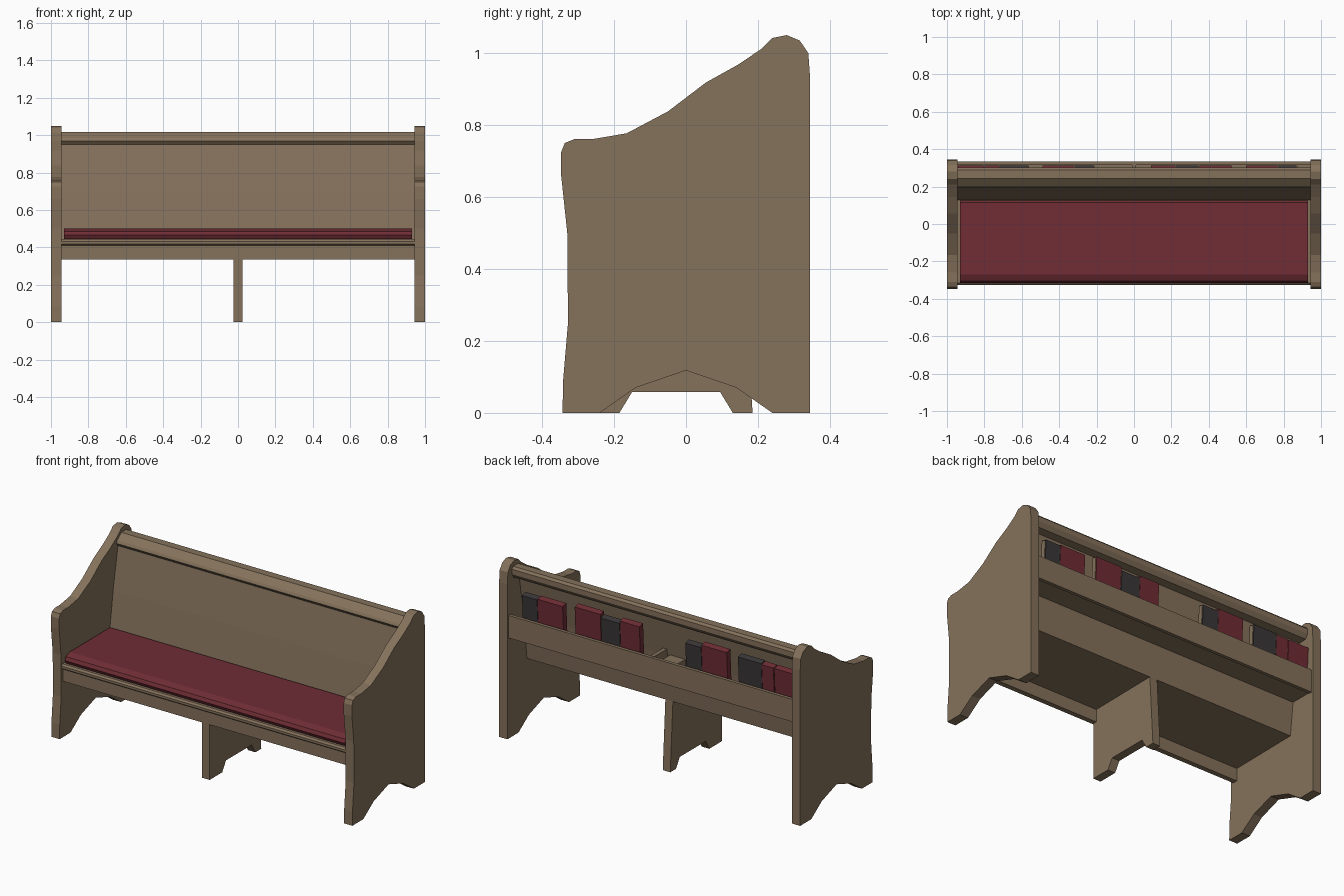
import bpy, bmesh

cube = bpy.data.objects.get("Cube")
if cube:
    bpy.data.objects.remove(cube)


def material(name, r, g, b):
    m = bpy.data.materials.new(name)
    m.use_nodes = True
    m.diffuse_color = (r, g, b, 1)
    m.node_tree.nodes["Principled BSDF"].inputs["Base Color"].default_value = (r, g, b, 1)
    return m


wood = material("oak_wood", .235, .168, .106)
red = material("burgundy_fabric", .16, .026, .036)
dark = material("charcoal_cover", .042, .038, .039)


def extrude(name, profile, x0, x1, mat):
    """Sweep a (y, z) profile from x0 to x1."""
    bm = bmesh.new()
    face = bm.faces.new([bm.verts.new((x0, y, z)) for y, z in profile])
    moved = bmesh.ops.extrude_face_region(bm, geom=[face])["geom"]
    verts = [v for v in moved if isinstance(v, bmesh.types.BMVert)]
    bmesh.ops.translate(bm, verts=verts, vec=(x1 - x0, 0, 0))
    bmesh.ops.recalc_face_normals(bm, faces=bm.faces)
    mesh = bpy.data.meshes.new(name)
    bm.to_mesh(mesh)
    bm.free()
    obj = bpy.data.objects.new(name, mesh)
    bpy.context.collection.objects.link(obj)
    mesh.materials.append(mat)
    return obj


def box(name, x0, x1, y0, y1, z0, z1, mat):
    return extrude(name, [(y0, z0), (y1, z0), (y1, z1), (y0, z1)], x0, x1, mat)


# Shaped end panels with arched feet
end_profile = [
    (-.343, 0), (-.24, 0), (-.14, .07), (0, .118), (.14, .07), (.24, 0), (.345, 0),
    (.345, .93), (.34, 1.0), (.316, 1.035), (.28, 1.05), (.24, 1.042), (.21, 1.012),
    (.145, .968), (.055, .918), (-.05, .838), (-.165, .777), (-.26, .761),
    (-.31, .761), (-.337, .75), (-.347, .725), (-.347, .66), (-.33, .5),
    (-.328, .25), (-.342, .085)]
for side, sign in (("left", 1), ("right", -1)):
    extrude(side + "_end_panel", end_profile, sign * .945, sign, wood)

W = .946  # half the span between the end panels

# Seat, apron and centre support
extrude("seat_board", [(-.315, .41), (-.325, .418), (-.325, .432), (-.315, .442),
                       (.15, .442), (.15, .415)], -W, W, wood)
box("front_apron", -W, W, -.31, -.28, .335, .412, wood)
extrude("centre_leg", [(-.305, 0), (-.185, 0), (-.15, .058), (.095, .058), (.13, 0),
                       (.185, 0), (.16, .42), (-.285, .42), (-.285, .335), (-.305, .335)],
        -.025, .025, wood)

# Cushion with a rounded front edge
extrude("seat_cushion", [(-.305, .445), (-.315, .465), (-.305, .485), (-.27, .5),
                         (.115, .5), (.125, .49), (.125, .445)], -.93, .93, red)

# Reclined backrest and its cap rail
extrude("backrest", [(.125, .415), (.165, .7), (.212, .96), (.238, .96),
                     (.192, .7), (.16, .415)], -W, W, wood)
extrude("top_rail", [(.215, .945), (.195, .97), (.203, .985), (.243, 1.018),
                     (.29, 1.018), (.302, 1.005), (.302, .975), (.285, .95)], -W, W, wood)

# Book rack behind the backrest
box("rack_floor", -W, W, .17, .32, .61, .632, wood)
box("rack_lip", -W, W, .315, .335, .605, .74, wood)
box("rack_divider", -.012, .012, .18, .32, .63, .742, wood)
box("card_holder", -.13, -.03, .19, .27, .63, .71, wood)


# Books leaning in the rack, with exposed page edges
def book(number, x0, x1, top, mat):
    lean = [(.265, .633), (.3, .633), (.314, top - .008), (.279, top)]
    pages = [(.27, .64), (.295, .64), (.309, top - .014), (.284, top - .008)]
    extrude(f"book_{number}", lean, x0, x1, mat)
    extrude(f"book_pages_{number}", pages, x1 - .002, x1 + .003, wood)


books = [(.77, .87, .88, dark), (.6, .768, .885, red), (.35, .52, .905, red),
         (.222, .346, .885, dark), (.09, .22, .9, red),
         (-.32, -.215, .885, dark), (-.49, -.322, .9, red),
         (-.72, -.565, .895, dark), (-.8, -.722, .89, red), (-.94, -.805, .89, red)]
for i, spec in enumerate(books, 1):
    book(i, *spec)
